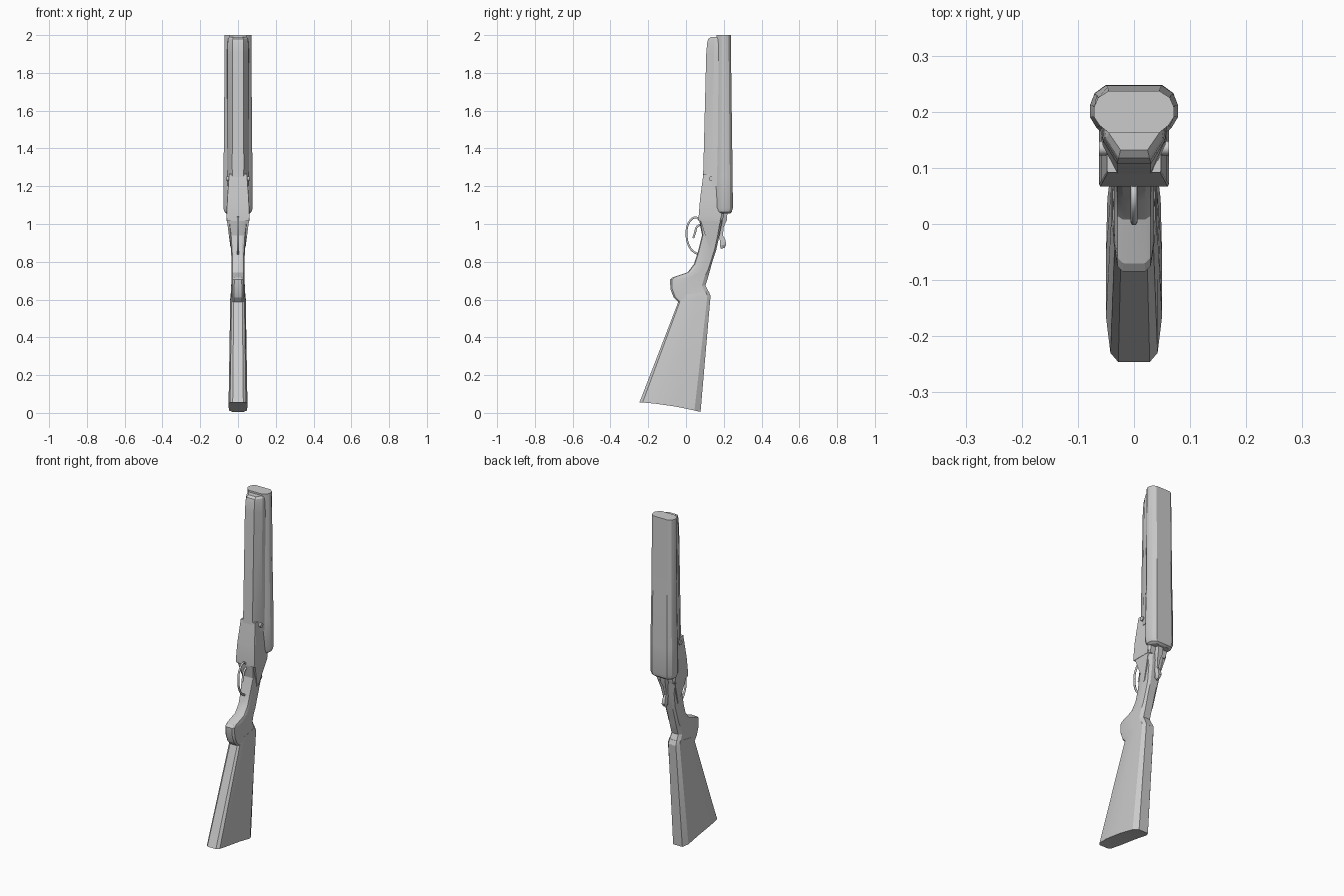
import bpy, math


def finish(ob, angle=22):
    bpy.ops.object.select_all(action='DESELECT')
    ob.select_set(True)
    bpy.context.view_layer.objects.active = ob
    bpy.ops.object.shade_smooth_by_angle(angle=math.radians(angle))


def loft(name, ring, sections):
    """ring: (depth fraction, width fraction) from front to back, mirrored in x.
    sections: (front y, front z, back y, back z, half width, bow)."""
    verts, faces = [], []
    n = len(ring)
    for s in sections:
        yf, zf, yb, zb, w = s[:5]
        bow = s[5] if len(s) > 5 else 0
        for side, pts in ((1, ring), (-1, ring[::-1])):
            for t, k in pts:
                verts.append((side * k * w, yf + (yb - yf) * t,
                              zf + (zb - zf) * t + bow * 4 * t * (1 - t)))
    m = 2 * n
    for i in range(len(sections) - 1):
        a, b = i * m, (i + 1) * m
        for j in range(m):
            k = (j + 1) % m
            faces.append((a + j, a + k, b + k, b + j))
    # caps made of strips from side to side
    end = (len(sections) - 1) * m
    for j in range(n - 1):
        q = (j, j + 1, m - 2 - j, m - 1 - j)
        faces.append(q[::-1])
        faces.append(tuple(end + v for v in q))
    me = bpy.data.meshes.new(name)
    me.from_pydata(verts, [], faces)
    me.update()
    ob = bpy.data.objects.new(name, me)
    bpy.context.collection.objects.link(ob)
    finish(ob)
    return ob


def rod(name, points, radius):
    cu = bpy.data.curves.new(name, 'CURVE')
    cu.dimensions = '3D'
    cu.bevel_depth = radius
    cu.bevel_resolution = 1
    cu.resolution_u = 4
    cu.use_fill_caps = True
    sp = cu.splines.new('BEZIER')
    sp.bezier_points.add(len(points) - 1)
    for p, (y, z) in zip(sp.bezier_points, points):
        p.co = (0, y, z)
        p.handle_left_type = p.handle_right_type = 'AUTO'
    ob = bpy.data.objects.new(name, cu)
    bpy.context.collection.objects.link(ob)
    return ob


STOCK = [(0, .56), (.05, .84), (.25, 1), (.6, 1), (.9, .95), (1, .6)]
OVAL = [(0, .62), (.18, .86), (.38, 1), (.62, 1), (.84, .9), (1, .64)]
WOOD = [(0, .5), (.5, .92), (1, 1)]
BOX = [(0, .97), (.03, 1), (.9, 1), (1, .85)]

# Shoulder stock with hollowed butt
loft("shoulder_stock", STOCK, [
    (-.246, .056, .077, .005, .05, .008),
    (-.04, .59, .130, .62, .041),
    (-.03, .62, .120, .645, .038)])

# Pistol grip with its forward knob, rising into the wrist
loft("grip", STOCK, [
    (-.040, .585, .130, .618, .039),
    (-.066, .612, .118, .645, .037),
    (-.082, .654, .103, .676, .036),
    (-.085, .705, .116, .715, .035),
    (-.070, .718, .120, .728, .035),
    (.008, .744, .127, .755, .035),
    (.042, .787, .138, .795, .035),
    (.061, .845, .161, .866, .036),
    (.085, .940, .178, .945, .043),
    (.070, 1.02, .193, 1.02, .055)])

# Pointed side plates on the wrist
loft("side_plates", [(0, 1), (1, 1)], [
    (.122, .875, .130, .875, .040),
    (.073, 1.03, .190, 1.03, .060)])

# Receiver block
loft("receiver", BOX, [
    (.067, 1.015, .192, 1.015, .060),
    (.067, 1.04, .200, 1.04, .062),
    (.074, 1.13, .200, 1.13, .058),
    (.092, 1.265, .190, 1.265, .048)])

# Fore-end wood
loft("fore_end", WOOD, [
    (.088, 1.20, .190, 1.20, .060),
    (.092, 1.30, .190, 1.30, .061),
    (.107, 1.90, .190, 1.90, .060),
    (.112, 1.96, .190, 1.96, .058),
    (.118, 1.98, .190, 1.98, .055),
    (.132, 1.99, .190, 1.99, .048)])

# Twin barrels as one flattened oval body
loft("barrels", OVAL, [
    (.168, 1.055, .232, 1.055, .060),
    (.160, 1.063, .242, 1.063, .071),
    (.155, 1.085, .248, 1.085, .078),
    (.155, 1.25, .247, 1.25, .078),
    (.158, 1.45, .244, 1.45, .074),
    (.162, 2.0, .237, 2.0, .071)])

# Hinge pin
bpy.ops.mesh.primitive_cylinder_add(vertices=10, radius=.013, depth=.124,
                                    location=(0, .135, 1.24),
                                    rotation=(0, math.pi / 2, 0))
bpy.context.object.name = "hinge_pin"
finish(bpy.context.object, 40)

# Opening lever behind the barrels
loft("opening_lever", [(0, .7), (.4, 1), (1, .7)], [
    (.185, .868, .205, .875, .006),
    (.180, .885, .213, .892, .014),
    (.180, .910, .208, .918, .013),
    (.172, .935, .195, .940, .008),
    (.175, .985, .200, .985, .011),
    (.180, 1.02, .216, 1.02, .022),
    (.180, 1.065, .220, 1.065, .022)])

# Trigger guard and trigger
rod("trigger_guard", [(.075, 1.02), (.050, 1.035), (.018, 1.012), (.003, .945),
                      (.020, .877), (.045, .850), (.066, .840)], .006)
rod("trigger", [(.090, 1.0), (.058, .985), (.048, .955), (.038, .925)], .006)
